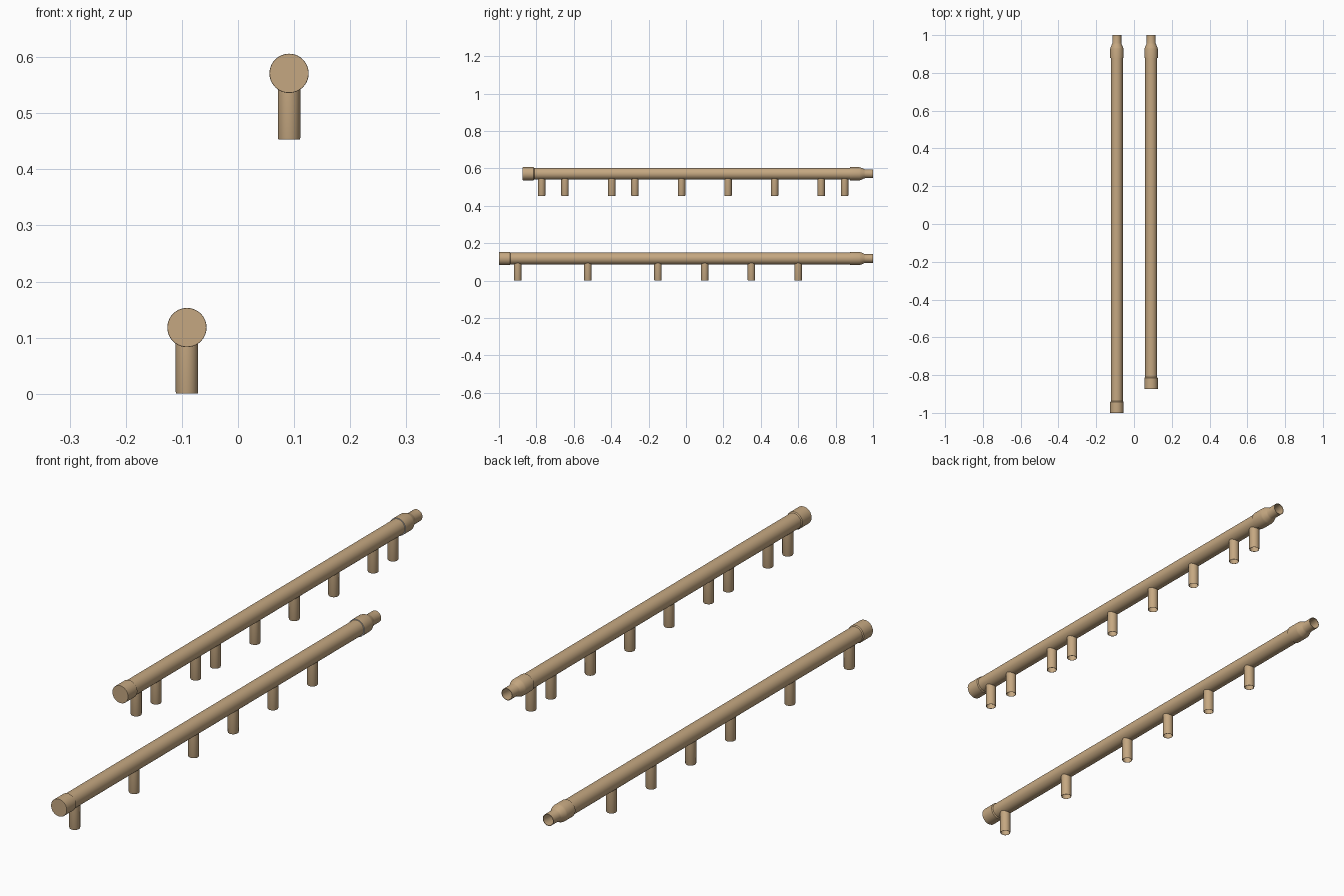
import bpy, bmesh, math
from mathutils import Matrix

if "Cube" in bpy.data.objects:
    bpy.data.objects.remove(bpy.data.objects["Cube"])

SEG = 40

def material(name, col):
    m = bpy.data.materials.new(name)
    m.diffuse_color = col
    m.use_nodes = True
    m.node_tree.nodes["Principled BSDF"].inputs["Base Color"].default_value = m.diffuse_color
    return m

TAN = material("tan_pipe", (0.56, 0.39, 0.22, 1))
GREY = material("pale_seal", (0.75, 0.77, 0.8, 1))

def lathe(name, profile, loc, along_y=True, mat=TAN):
    """Revolve (radius, distance) points about the y or z axis."""
    bm = bmesh.new()
    rings = []
    for r, d in profile:
        if r == 0:
            rings.append([bm.verts.new((0, 0, d))])
        else:
            rings.append([bm.verts.new((r * math.cos(2 * math.pi * i / SEG),
                                        r * math.sin(2 * math.pi * i / SEG), d))
                          for i in range(SEG)])
    for a, b in zip(rings, rings[1:]):
        for i in range(SEG):
            j = (i + 1) % SEG
            if len(a) == 1:
                bm.faces.new((a[0], b[j], b[i]))
            elif len(b) == 1:
                bm.faces.new((a[i], a[j], b[0]))
            else:
                bm.faces.new((a[i], a[j], b[j], b[i]))
    if along_y:
        bmesh.ops.transform(bm, matrix=Matrix.Rotation(-math.pi / 2, 4, 'X'), verts=bm.verts)
    me = bpy.data.meshes.new(name)
    bm.to_mesh(me)
    bm.free()
    ob = bpy.data.objects.new(name, me)
    bpy.context.collection.objects.link(ob)
    ob.location = loc
    me.materials.append(mat)
    bpy.ops.object.select_all(action='DESELECT')
    ob.select_set(True)
    bpy.context.view_layer.objects.active = ob
    bpy.ops.object.shade_smooth_by_angle(angle=math.radians(25))
    return ob

R_PIPE, R_CAP, R_END, R_STUB, WALL = 0.0315, 0.035, 0.0235, 0.02, 0.002

def manifold(label, x, z, start, stubs):
    base = (x, 0, z)
    # main pipe
    lathe(label + "_pipe", [(R_PIPE, start + 0.01), (R_PIPE, 0.92)], base)
    # closed end cap
    lathe(label + "_end_cap", [(0, start), (R_CAP - 0.0005, start), (R_CAP, start + 0.001),
                               (R_CAP, start + 0.058), (R_PIPE, start + 0.062)], base)
    # reducer with an open, thin-walled outlet
    lathe(label + "_reducer", [(R_CAP, 0.878), (R_CAP, 0.928), (0.0335, 0.934),
                               (0.025, 0.953), (R_END, 0.957), (R_END, 1.0),
                               (R_END - WALL, 1.0), (R_END - WALL, 0.953),
                               (R_PIPE - WALL, 0.93)], base)
    # seal ring between pipe and reducer
    lathe(label + "_seal", [(R_PIPE, 0.878), (R_CAP, 0.878)], base, mat=GREY)
    # hanging open stubs
    for i, y in enumerate(stubs):
        top, bot = -0.024, -0.118
        lathe(f"{label}_stub_{i + 1}",
              [(R_STUB - WALL, top), (R_STUB - WALL, bot), (R_STUB - 0.001, bot),
               (R_STUB, bot + 0.003), (R_STUB, top)][::-1][::-1], (x, y, z), along_y=False)

manifold("lower", -0.091, 0.118, -1.0, [-0.9, -0.525, -0.15, 0.1, 0.35, 0.6])
manifold("upper", 0.091, 0.571, -0.873,
         [-0.772, -0.647, -0.397, -0.273, -0.024, 0.225, 0.474, 0.723, 0.848])
